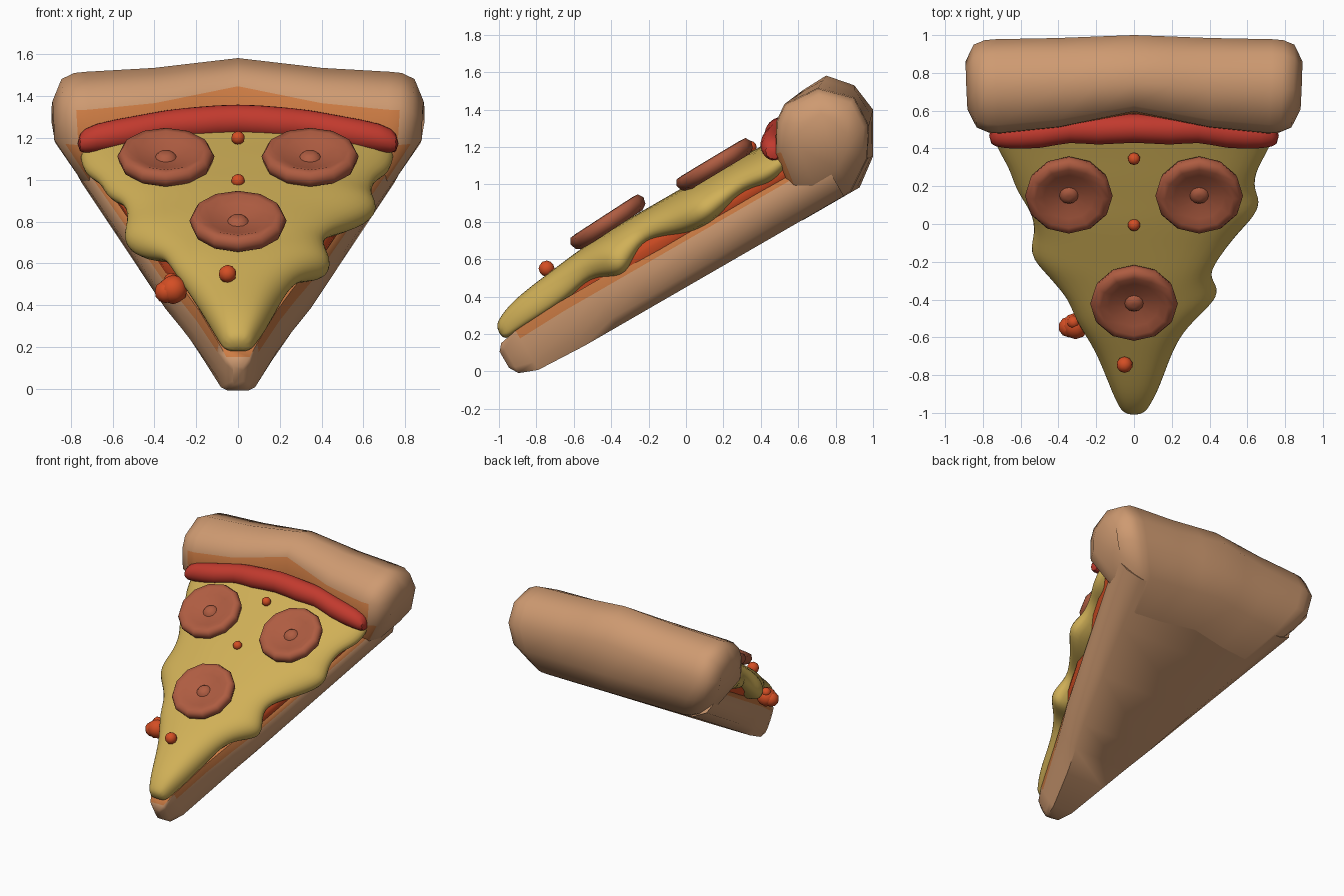
import bpy, bmesh, math
from mathutils import Vector

if "Cube" in bpy.data.objects:
    bpy.data.objects.remove(bpy.data.objects["Cube"])

TILT = math.radians(30)
BASE = (0, -0.195, 0.338)      # slice is built flat (x, u, v), then tilted


def material(name, r, g, b):
    m = bpy.data.materials.new(name)
    m.diffuse_color = [(c / 255 / 12.92 if c < 11 else ((c / 255 + .055) / 1.055) ** 2.4)
                       for c in (r, g, b)] + [1]
    m.use_nodes = True
    m.node_tree.nodes["Principled BSDF"].inputs["Base Color"].default_value = m.diffuse_color
    return m


TAN = material("crust tan", 206, 154, 113)
TOAST = material("toasted orange", 205, 124, 68)
RED = material("sauce red", 194, 58, 46)
CHEESE = material("cheese yellow", 208, 176, 87)
MEAT = material("salami brown", 174, 92, 65)
ORANGE = material("bright orange red", 212, 78, 36)


def finish(name, bm, mats, angle=60, subsurf=0, tilted=True):
    bmesh.ops.recalc_face_normals(bm, faces=bm.faces)
    me = bpy.data.meshes.new(name)
    bm.to_mesh(me)
    bm.free()
    ob = bpy.data.objects.new(name, me)
    bpy.context.collection.objects.link(ob)
    for m in mats:
        me.materials.append(m)
    if tilted:
        ob.location, ob.rotation_euler = BASE, (TILT, 0, 0)
    if subsurf:
        mod = ob.modifiers.new("smooth", 'SUBSURF')
        mod.levels = mod.render_levels = subsurf
    bpy.ops.object.select_all(action='DESELECT')
    ob.select_set(True)
    bpy.context.view_layer.objects.active = ob
    bpy.ops.object.shade_smooth_by_angle(angle=math.radians(angle))
    return ob


def loft(rings, rule=None):
    """Skin closed rings; rule(segment, centre) gives the material index."""
    bm = bmesh.new()
    rows = [[bm.verts.new(p) for p in r] for r in rings]
    n = len(rows[0])
    for a, b in zip(rows, rows[1:]):
        for i in range(n):
            j = (i + 1) % n
            f = bm.faces.new((a[i], a[j], b[j], b[i]))
            if rule:
                f.material_index = rule(i, f.calc_center_median())
    bm.faces.new(rows[0])
    bm.faces.new(rows[-1])
    return bm


def width(u):
    return 0.1 + (u + 0.76) * 0.35


# dough wedge, toasted along its top edge
rings = []
for u, w, lo, hi in [(-.81, .025, .10, .20), (-.78, .06, .05, .235), (-.68, .10, .012, .255),
                     (-.4, .20, 0, .27), (-.2, .28, 0, .27), (0, 0, 0, .27), (.4, 0, 0, .27),
                     (.8, 0, 0, .27), (1.2, 0, 0, .27)]:
    w = w or width(u)
    h = hi - lo
    half = [(w * .82, lo), (w * .95, lo + .2 * h), (w, lo + .5 * h), (w * .99, lo + .8 * h), (w * .92, hi)]
    rings.append([(x, u, v) for x, v in half] + [(-x, u, v) for x, v in reversed(half)])
finish("dough_base", loft(rings, lambda i, c: int(c.z > .225)), [TAN, TOAST])

# raised back crust: profile blends from the centre to the sides
MID = [(1.0, -.002), (1.13, .40), (1.24, .565), (1.295, .60), (1.44, .605),
       (1.544, .485), (1.566, .322), (1.441, .106), (1.297, -.002)]
SIDE = [(.94, -.002), (.995, .38), (1.085, .525), (1.17, .585), (1.37, .57),
        (1.512, .43), (1.505, .26), (1.41, .11), (1.24, -.002)]
half = [(.2, .36, 1), (.4, .72, 1), (.72, 1, 1), (.78, 1, .98), (.84, 1, .88), (.885, 1, .52)]
stations = [(-x, t, s) for x, t, s in reversed(half)] + [(0, 0, 1)] + half
rings = []
for x, t, s in stations:
    ring = []
    for (mu, mv), (su, sv) in zip(MID, SIDE):
        u = 1.25 + (mu + (su - mu) * t - 1.25) * s
        v = .3 + (mv + (sv - mv) * t - .3) * s
        # narrow the underside so that the ends follow the wedge
        limit = .6 + (.338 + .5 * u + .866 * v - .78) * .69
        ring.append((x * min(1 + .05 * (u - 1.25), limit / .885), u, v))
    rings.append(ring)
finish("back_crust", loft(rings, lambda i, c: int(i < 2 and abs(c.x) < .755 and c.z > .1)), [TAN, TOAST])

# thin sauce layer showing between the cheese lobes
rings = []
for u, w in [(-.36, .15), (-.1, .30), (0, width(0) - .012), (.5, width(.5) - .012), (1.05, width(1.05) - .012)]:
    half = [(w * .97, .24), (w, .28), (w * .94, .33)]
    rings.append([(x, u, v) for x, v in half] + [(-x, u, v) for x, v in reversed(half)])
finish("sauce_layer", loft(rings), [ORANGE])

# cheese sheet with drooping lobes: u, left edge, right edge, top
rings = []
for u, xl, xr, top in [(-.765, .06, .06, .33), (-.7, .09, .09, .37), (-.59, .13, .14, .41),
                       (-.35, .21, .21, .44), (-.185, .30, .29, .46), (-.07, .34, .43, .47),
                       (0, .37, .46, .47), (.115, .48, .40, .475), (.22, .57, .45, .475),
                       (.36, .53, .56, .475), (.51, .55, .70, .475), (.62, .64, .64, .47),
                       (.76, .67, .66, .465), (.88, .75, .74, .46), (1.0, .77, .76, .455),
                       (1.07, .76, .75, .45)]:
    prof = [(.84, 0), (1.01, .25), (.96, .62), (.65, .93)]

    def side(x):
        # lobes hang over the dough, gaps between them ride up
        lo = .24 if u < -.2 else .205 + min(.09, max(0, (.08 - (x - width(u))) * 1.2))
        return [(x * k, u, lo + f * (top - lo)) for k, f in prof]

    rings.append(side(xr) + [(0, u, top)] + [(-x, y, z) for x, y, z in reversed(side(xl))])
finish("cheese", loft(rings), [CHEESE], 180, 2)

# wavy roll of sauce against the crust
path = [(.77, .99, .39, .05), (.7, 1.005, .415, .075), (.48, 1.025, .435, .085),
        (.34, 1.075, .45, .075), (.2, 1.06, .46, .088)]
path = [(-p[0],) + p[1:] for p in path] + [(0, 1.09, .47, .08)] + path[::-1]
rings = [[(x, u + r * math.cos(a), v + r * math.sin(a))
          for a in (k * math.tau / 10 for k in range(10))] for x, u, v, r in path]
finish("sauce_roll", loft(rings), [RED], 60, 1)

# dished salami discs with a small centre nub
DISC = [(.19, -.055), (.222, -.035), (.232, 0), (.215, .03), (.18, .033),
        (.135, .014), (.05, -.002), (.035, .016), (.012, .02)]


def salami(name, x, u, v, lean):
    rings = [[(r * math.cos(k * math.tau / 12), r * math.sin(k * math.tau / 12), h)
              for k in range(12)] for r, h in DISC]
    ob = finish(name, loft(rings), [MEAT])
    ob.location = Vector(BASE) + Vector((x, u * math.cos(TILT) - v * math.sin(TILT),
                                         u * math.sin(TILT) + v * math.cos(TILT)))
    ob.rotation_euler = (math.radians(lean), 0, 0)


salami("salami_left", -.345, .685, .498, 31)
salami("salami_right", .345, .685, .498, 31)
salami("salami_front", 0, .037, .518, 33)

# little sauce drops, placed in world space
for i, (x, y, z, r) in enumerate([(0, .345, 1.2, .033), (0, -.005, .995, .033),
                                  (-.05, -.745, .55, .043), (-.345, -.545, .465, .055),
                                  (-.31, -.54, .475, .07), (-.32, -.52, .52, .035)]):
    bm = bmesh.new()
    bmesh.ops.create_icosphere(bm, subdivisions=2, radius=r)
    finish("sauce_drop_%d" % (i + 1), bm, [ORANGE], 60, 0, False).location = (x, y, z)
